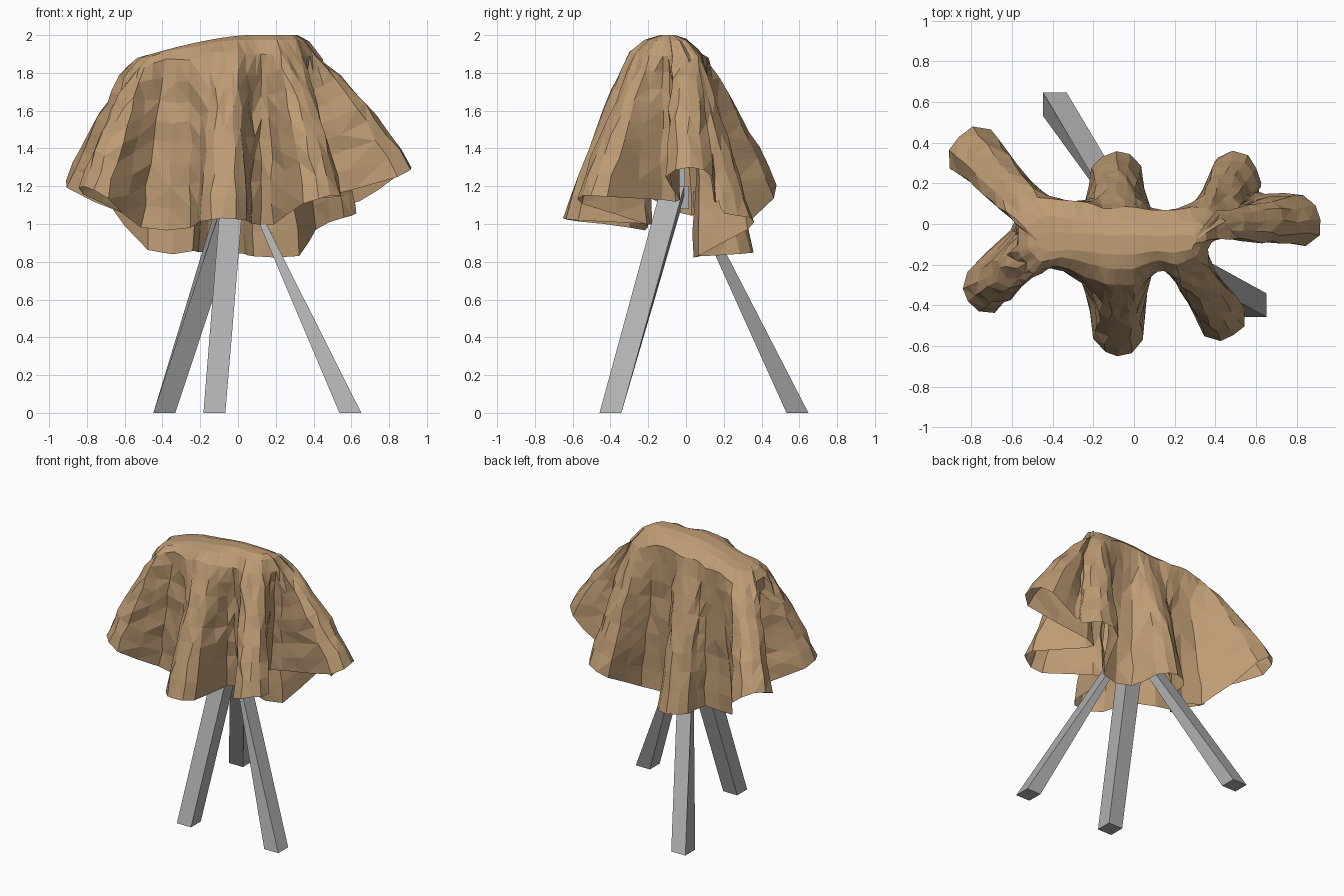
import bpy, bmesh, math, random
from mathutils import Vector as V

if "Cube" in bpy.data.objects:
    bpy.data.objects.remove(bpy.data.objects["Cube"])

random.seed(4)
GREY = (0.44, 0.44, 0.44, 1)
TAN = (0.51, 0.33, 0.175, 1)


def make(name, bm, color):
    bmesh.ops.recalc_face_normals(bm, faces=bm.faces)
    me = bpy.data.meshes.new(name)
    bm.to_mesh(me)
    bm.free()
    ob = bpy.data.objects.new(name, me)
    bpy.context.collection.objects.link(ob)
    mat = bpy.data.materials.new(name + "_material")
    mat.diffuse_color = color
    mat.use_nodes = True
    mat.node_tree.nodes["Principled BSDF"].inputs["Base Color"].default_value = mat.diffuse_color
    me.materials.append(mat)
    return ob


def prism(name, a, b):
    """Solid between two matching quads."""
    bm = bmesh.new()
    va, vb = [bm.verts.new(p) for p in a], [bm.verts.new(p) for p in b]
    bm.faces.new(va)
    bm.faces.new(vb)
    for i in range(4):
        j = (i + 1) % 4
        bm.faces.new((va[i], va[j], vb[j], vb[i]))
    return make(name, bm, GREY)


def square(x, y, z, h):
    return [(x + sx * h, y + sy * h, z) for sx, sy in ((-1, -1), (1, -1), (1, 1), (-1, 1))]


# Stand: hub, post and three legs splayed from the hub sides
prism("stand_hub", square(-0.02, -0.05, 1.08, 0.065), square(-0.02, -0.05, 1.2, 0.065))
prism("stand_post", square(-0.02, -0.05, 1.2, 0.045), square(-0.02, -0.05, 1.9, 0.045))
prism("front_leg", square(-0.125, -0.4, 0, 0.058), square(-0.035, -0.08, 1.1, 0.06))
prism("back_leg", square(-0.39, 0.59, 0, 0.058),
      [(-0.09, 0.04, 1.09), (0.03, 0.04, 1.09), (0.03, 0.04, 1.18), (-0.09, 0.04, 1.18)])
prism("right_leg", square(0.595, -0.4, 0, 0.058),
      [(0.05, -0.13, 1.15), (0.05, -0.13, 1.2), (0.05, -0.01, 1.2), (0.05, -0.01, 1.15)])

# Cloth folds, counter-clockwise: tip, shoulder, half width, next valley rim, valley shoulder, spread
FOLDS = [
    ((0.92, 0.02, 1.30), (0.41, 0.00, 1.89), 0.125, (0.63, 0.16, 1.12), (0.42, 0.03, 1.86), 0.02),
    ((0.56, 0.335, 1.03), (0.39, 0.05, 1.87), 0.125, (0.20, 0.07, 0.83), (0.14, 0.07, 1.92), 0.12),
    ((-0.09, 0.36, 0.85), (-0.08, 0.08, 1.90), 0.125, (-0.36, 0.13, 0.86), (-0.30, 0.11, 1.88), 0.12),
    ((-0.86, 0.43, 1.24), (-0.53, 0.08, 1.84), 0.14, (-0.61, 0.03, 1.06), (-0.57, -0.04, 1.82), 0.06),
    ((-0.82, -0.38, 1.20), (-0.53, -0.19, 1.83), 0.12, (-0.38, -0.25, 0.98), (-0.32, -0.23, 1.87), 0.14),
    ((-0.08, -0.65, 1.03), (-0.07, -0.30, 1.91), 0.12, (0.13, -0.22, 1.00), (0.12, -0.24, 1.90), 0.06),
    ((0.49, -0.55, 1.15), (0.28, -0.23, 1.90), 0.12, (0.35, -0.08, 1.13), (0.38, -0.10, 1.89), 0.06),
]


def control_loops():
    rim, top = [], []
    for i, (tip, sh, w, val, vsh, spread) in enumerate(FOLDS):
        tip, sh, val, vsh = V(tip), V(sh), V(val), V(vsh)
        prev, nxt = V(FOLDS[i - 1][3]), V(FOLDS[(i + 1) % 7][0])
        out = (tip - sh).to_2d().normalized().to_3d()
        side = V((-out.y, out.x, 0))
        for s, near in ((-1, prev), (0, tip), (1, val)):
            p = tip - out * 0.08 * abs(s) + side * w * s
            p.z += (near.z - tip.z) * 0.28
            rim.append(p)
            top.append(sh + side * w * 0.55 * s)
        along = (nxt - tip).to_2d().normalized().to_3d()
        for s in (-1, 1):
            rim.append(val + along * spread * s)
            top.append(vsh + along * spread * 0.5 * s)
    return rim, top


def smooth_loop(pts, n):
    """Closed Catmull-Rom curve, n samples per point."""
    res = []
    for i in range(len(pts)):
        a, b, c, d = (pts[(i + k) % len(pts)] for k in (-1, 0, 1, 2))
        for k in range(n):
            t = k / n
            res.append(0.5 * (2 * b + (c - a) * t + (2 * a - 5 * b + 4 * c - d) * t * t
                              + (3 * b - a - 3 * c + d) * t ** 3))
    return res


rim, top = (smooth_loop(p, 2) for p in control_loops())
rings = []

# Crown of the cloth, rising to a long ridge
for s in (0.75, 0.4):
    ring = []
    for p in top:
        x = max(-0.45, min(0.27, p.x * 0.8))
        peak = 2.0 - 0.3 * max(0.0, 0.05 - x) ** 1.5
        q = p.lerp(V((x, -0.1, p.z)), s)
        q.z = p.z + (peak - p.z) * math.sin(s / 0.75 * math.pi / 2)
        ring.append(q)
    rings.append(ring)

# Hanging folds, slightly bulged and crumpled
ROWS = 8
for r in range(ROWS + 1):
    t = r / ROWS
    ring = []
    for a, b in zip(top, rim):
        q = a.lerp(b, t)
        q.z += 0.11 * (b - a).to_2d().length * math.sin(math.pi * t)
        amt = 0.004 if r in (0, ROWS) else 0.011
        ring.append(q + V([random.uniform(-amt, amt) for _ in range(3)]))
    rings.append(ring)

bm = bmesh.new()
vr = [[bm.verts.new(p) for p in ring] for ring in rings]
bm.faces.new(vr[0])
for a, b in zip(vr, vr[1:]):
    for i in range(len(a)):
        j = (i + 1) % len(a)
        bm.faces.new((a[i], b[i], b[j], a[j]))
bmesh.ops.triangulate(bm, faces=bm.faces[:])
make("draped_cloth", bm, TAN)
